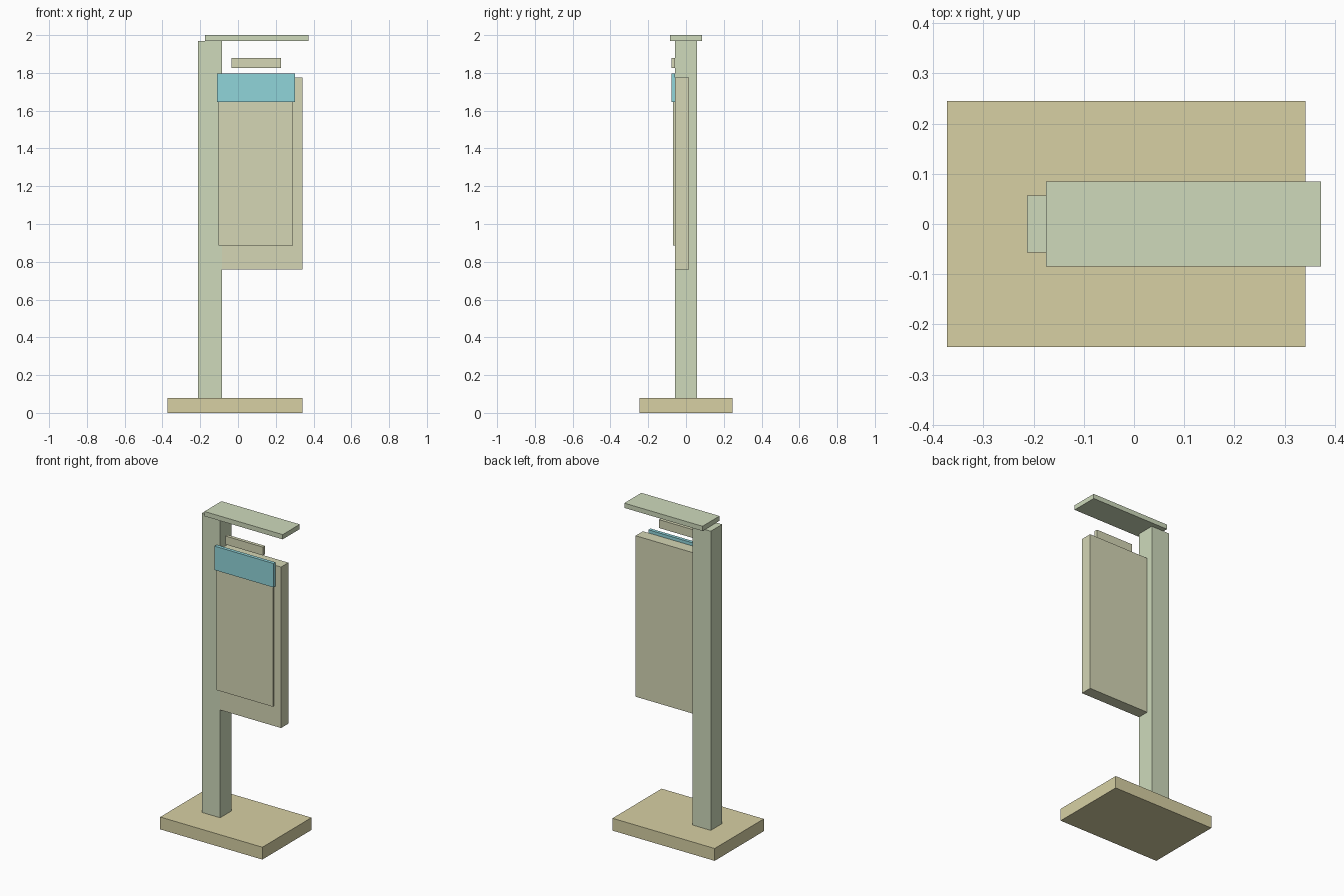
import bpy
import bmesh
from mathutils import Vector

if "Cube" in bpy.data.objects:
    bpy.data.objects.remove(bpy.data.objects["Cube"])


def material(name, rgb):
    m = bpy.data.materials.new(name)
    m.diffuse_color = (*rgb, 1.0)
    m.use_nodes = True
    m.node_tree.nodes["Principled BSDF"].inputs["Base Color"].default_value = m.diffuse_color
    return m


def box(name, x, y, z, mat):
    """Box spanning the (min, max) range on each axis."""
    lo, hi = Vector((x[0], y[0], z[0])), Vector((x[1], y[1], z[1]))
    size, mid = hi - lo, (lo + hi) / 2
    bm = bmesh.new()
    bmesh.ops.create_cube(bm, size=1)
    bmesh.ops.scale(bm, vec=size, verts=bm.verts)
    mesh = bpy.data.meshes.new(name)
    bm.to_mesh(mesh)
    bm.free()
    mesh.materials.append(mat)
    obj = bpy.data.objects.new(name, mesh)
    obj.location = mid
    bpy.context.collection.objects.link(obj)
    return obj


sage = material("sage", (0.62, 0.70, 0.50))
sand = material("sand", (0.68, 0.63, 0.37))
cream = material("cream", (0.66, 0.67, 0.46))
aqua = material("aqua", (0.28, 0.66, 0.70))

front = -0.057  # shared front plane of post and sign board

# Base, post and overhanging roof
box("base", (-0.372, 0.342), (-0.245, 0.245), (0, 0.078), sand)
box("post", (-0.213, -0.085), (front, 0.057), (0.078, 1.968), sage)
box("roof", (-0.175, 0.372), (-0.085, 0.085), (1.97, 2.0), sage)

# Sign board attached to the side of the post
box("sign_board", (-0.085, 0.341), (front, 0.016), (0.759, 1.776), cream)

# Plates on the front of the board
box("display_panel", (-0.102, 0.292), (-0.069, front), (0.885, 1.70), cream)
box("header_panel", (-0.11, 0.302), (-0.078, front), (1.645, 1.796), aqua)
box("top_plate", (-0.034, 0.228), (-0.078, front), (1.827, 1.88), cream)
